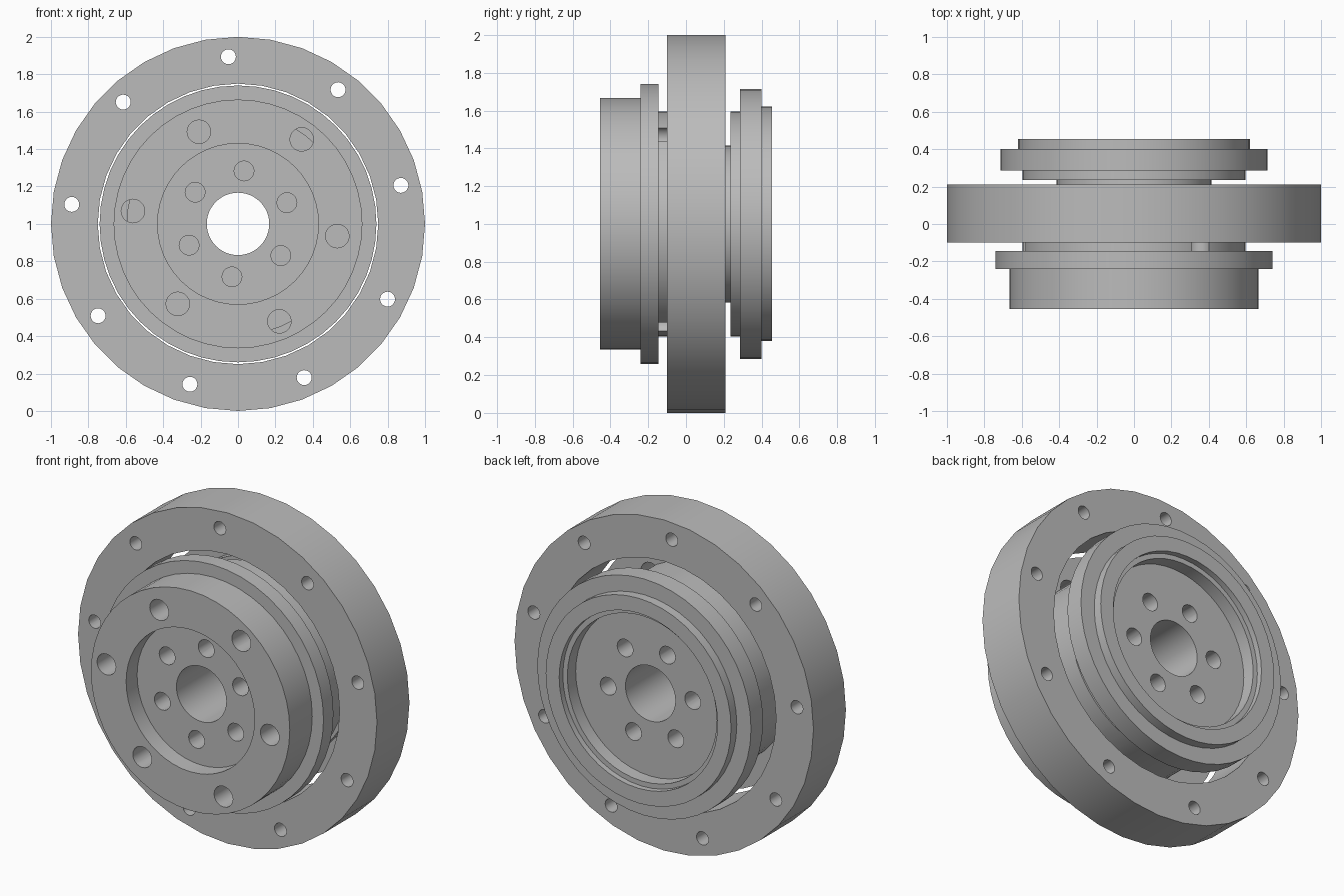
import bpy, bmesh
from math import sin, cos, pi, radians

cube = bpy.data.objects.get("Cube")
if cube:
    bpy.data.objects.remove(cube, do_unlink=True)

grey = bpy.data.materials.new("machined grey")
grey.use_nodes = True
GREY = (0.5, 0.5, 0.5, 1)
grey.diffuse_color = GREY
grey.node_tree.nodes["Principled BSDF"].inputs["Base Color"].default_value = GREY


def finish(name, bm):
    bmesh.ops.recalc_face_normals(bm, faces=bm.faces)
    mesh = bpy.data.meshes.new(name)
    bm.to_mesh(mesh)
    bm.free()
    mesh.materials.append(grey)
    obj = bpy.data.objects.new(name, mesh)
    bpy.context.collection.objects.link(obj)
    return obj


def lathe(name, profile, sides):
    """Sweep a closed (y, radius) profile round the horizontal axis at z = 1."""
    bm = bmesh.new()
    loops = []
    for i in range(sides):
        a = pi / 2 + 2 * pi * i / sides
        loops.append([bm.verts.new((r * cos(a), y, 1 + r * sin(a))) for y, r in profile])
    n = len(profile)
    for i in range(sides):
        here, after = loops[i], loops[(i + 1) % sides]
        for j in range(n):
            k = (j + 1) % n
            bm.faces.new((here[j], here[k], after[k], after[j]))
    return finish(name, bm)


def pins(bm, count, first, pitch_radius, radius, y0, y1, sides=20):
    """Add a circle of drill cylinders running along y."""
    for i in range(count):
        a = radians(first) + 2 * pi * i / count
        cx, cz = pitch_radius * cos(a), 1 + pitch_radius * sin(a)
        ends = []
        for y in (y0, y1):
            ends.append([bm.verts.new((cx + radius * cos(2 * pi * s / sides), y,
                                       cz + radius * sin(2 * pi * s / sides)))
                         for s in range(sides)])
            bm.faces.new(ends[-1])
        for s in range(sides):
            t = (s + 1) % sides
            bm.faces.new((ends[0][s], ends[0][t], ends[1][t], ends[1][s]))


def drill(obj, bm):
    """Cut the drill cylinders out of a part, then smooth its round walls."""
    cutter = finish("drill_cutter", bm)
    cutter.hide_render = True
    mod = obj.modifiers.new("holes", 'BOOLEAN')
    mod.operation = 'DIFFERENCE'
    mod.solver = 'EXACT'
    mod.object = cutter
    bpy.ops.object.select_all(action='DESELECT')
    bpy.context.view_layer.objects.active = obj
    obj.select_set(True)
    bpy.ops.object.modifier_apply(modifier=mod.name)
    bpy.data.objects.remove(cutter, do_unlink=True)
    bpy.ops.object.shade_smooth_by_angle(angle=radians(30))


# Outer mounting ring with nine through holes
ring = lathe("mounting_ring", [(-0.10, 0.75), (-0.10, 1), (0.21, 1), (0.21, 0.75)], 36)
bm = bmesh.new()
pins(bm, 9, 13.3, 0.895, 0.04, -0.2, 0.3)
drill(ring, bm)

# Stepped hub: front drum and flange, collar, neck, rear flange, both recesses, bore
hub = lathe("stepped_hub", [
    (-0.35, 0.167), (-0.35, 0.43), (-0.455, 0.43), (-0.455, 0.665),
    (-0.24, 0.665), (-0.24, 0.74), (-0.145, 0.74), (-0.145, 0.595),
    (0.17, 0.595), (0.17, 0.415), (0.235, 0.415), (0.235, 0.595),
    (0.285, 0.595), (0.285, 0.715), (0.40, 0.715), (0.40, 0.62),
    (0.455, 0.62), (0.455, 0.53), (0.42, 0.53), (0.42, 0.50),
    (0.34, 0.50), (0.34, 0.167)], 48)
bm = bmesh.new()
pins(bm, 3, 113, 0.535, 0.063, -0.5, -0.2)     # outer front holes
pins(bm, 3, 53, 0.566, 0.063, -0.5, 0.0)       # deep front holes, notching the collar
pins(bm, 6, 23.5, 0.285, 0.053, -0.5, -0.15)   # inner front holes
pins(bm, 6, 53.5, 0.285, 0.053, 0.14, 0.5)     # rear holes
drill(hub, bm)
